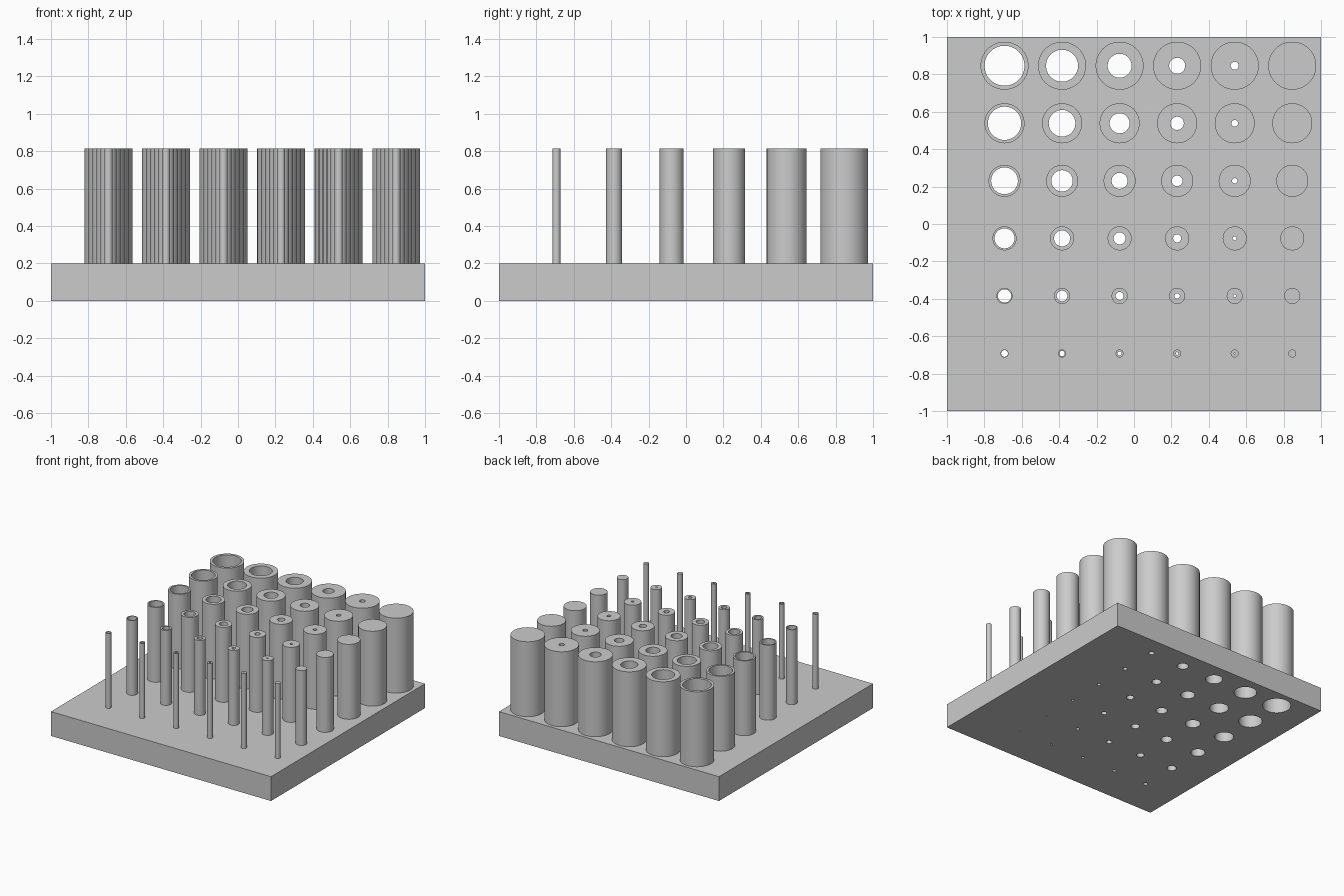
import bpy, bmesh, math

cube = bpy.data.objects.get("Cube")
if cube:
    bpy.data.objects.remove(cube, do_unlink=True)

grey = bpy.data.materials.new("light grey")
grey.use_nodes = True
colour = (0.6, 0.6, 0.6, 1)
grey.diffuse_color = colour
grey.node_tree.nodes["Principled BSDF"].inputs["Base Color"].default_value = colour

STEP = 4 / 13          # grid spacing
START = -9 / 13        # first row and column
PLATE_TOP = 0.2
TOP = PLATE_TOP + 2 * STEP
UNIT = STEP * 5 / 72   # radius increment
COUNT = 6
SEGMENTS = 64


def circle(x, y, r):
    angles = [2 * math.pi * k / SEGMENTS for k in range(SEGMENTS)]
    return [(x + r * math.cos(a), y + r * math.sin(a)) for a in angles]


def extruded(name, outlines, z0, z1):
    """Solid from flat outlines; outlines inside the first become holes."""
    curve = bpy.data.curves.new(name, "CURVE")
    curve.dimensions = "2D"
    curve.fill_mode = "BOTH"
    curve.extrude = (z1 - z0) / 2
    for outline in outlines:
        spline = curve.splines.new("POLY")
        spline.points.add(len(outline) - 1)
        for point, (x, y) in zip(spline.points, outline):
            point.co = (x, y, 0, 1)
        spline.use_cyclic_u = True
    source = bpy.data.objects.new(name + " outline", curve)
    bpy.context.collection.objects.link(source)
    graph = bpy.context.evaluated_depsgraph_get()
    mesh = bpy.data.meshes.new_from_object(source.evaluated_get(graph))
    bpy.data.objects.remove(source, do_unlink=True)
    bpy.data.curves.remove(curve)

    # Weld caps to walls and set the height
    bm = bmesh.new()
    bm.from_mesh(mesh)
    bmesh.ops.remove_doubles(bm, verts=bm.verts, dist=1e-5)
    bmesh.ops.translate(bm, verts=bm.verts, vec=(0, 0, (z0 + z1) / 2))
    bmesh.ops.recalc_face_normals(bm, faces=bm.faces)
    bm.to_mesh(mesh)
    bm.free()
    mesh.materials.clear()
    mesh.materials.append(grey)

    obj = bpy.data.objects.new(name, mesh)
    bpy.context.collection.objects.link(obj)
    bpy.ops.object.select_all(action="DESELECT")
    obj.select_set(True)
    bpy.context.view_layer.objects.active = obj
    bpy.ops.object.shade_smooth_by_angle(angle=math.radians(30))
    return obj


# Tubes: wider toward the back, bore narrowing to solid toward +x
bores = []
for row in range(COUNT):
    for col in range(COUNT):
        x, y = START + col * STEP, START + row * STEP
        outer = UNIT * (row + 1)
        inner = outer * (COUNT - 1 - col) / COUNT
        rings = [circle(x, y, outer)]
        if inner > 0:
            rings.append(circle(x, y, inner))
            bores.append(rings[1])
        kind = "tube" if inner > 0 else "pin"
        extruded(f"{kind}_row{row + 1}_column{col + 1}", rings, PLATE_TOP, TOP)

# Base plate, with every bore running through it
square = [(-1, -1), (1, -1), (1, 1), (-1, 1)]
extruded("base_plate", [square] + bores, 0, PLATE_TOP)
